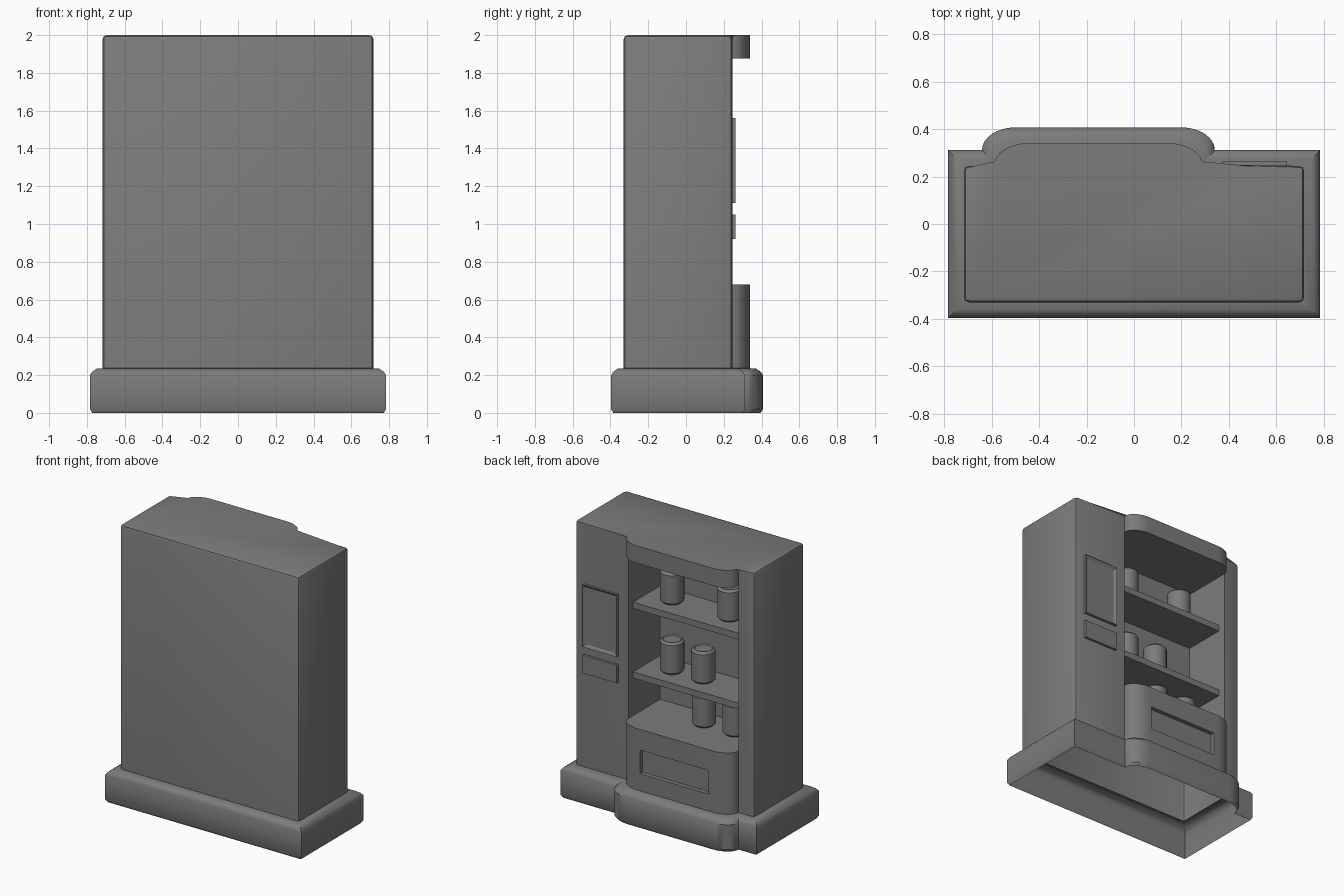
import bpy, bmesh, math
from mathutils import Matrix, Vector

if "Cube" in bpy.data.objects:
    bpy.data.objects.remove(bpy.data.objects["Cube"])

grey = bpy.data.materials.new("mid_grey")
grey.use_nodes = True
grey.diffuse_color = (0.2, 0.2, 0.2, 1)
grey.node_tree.nodes["Principled BSDF"].inputs["Base Color"].default_value = (0.2, 0.2, 0.2, 1)


def finish(name, bm, smooth=True):
    bmesh.ops.recalc_face_normals(bm, faces=bm.faces)
    mesh = bpy.data.meshes.new(name)
    bm.to_mesh(mesh)
    bm.free()
    mesh.materials.append(grey)
    ob = bpy.data.objects.new(name, mesh)
    bpy.context.collection.objects.link(ob)
    if smooth:
        activate(ob)
        bpy.ops.object.shade_smooth_by_angle(angle=math.radians(35))
    return ob


def activate(ob):
    bpy.ops.object.select_all(action="DESELECT")
    ob.select_set(True)
    bpy.context.view_layer.objects.active = ob


def box_mesh(x0, x1, y0, y1, z0, z1):
    bm = bmesh.new()
    size = Vector((x1 - x0, y1 - y0, z1 - z0))
    centre = Vector((x0 + x1, y0 + y1, z0 + z1)) / 2
    bmesh.ops.create_cube(bm, size=1, matrix=Matrix.Translation(centre) @ Matrix.Diagonal(size).to_4x4())
    return bm


def cut(ob, name, *bounds):
    cutter = finish(name, box_mesh(*bounds), False)
    cutter.hide_render = True
    mod = ob.modifiers.new("cut", "BOOLEAN")
    mod.object = cutter
    mod.operation = "DIFFERENCE"
    mod.solver = "EXACT"
    activate(ob)
    bpy.ops.object.modifier_apply(modifier=mod.name)
    bpy.data.objects.remove(cutter)


# Cabinet footprint: rectangle with an off-centre rounded display bulge
LEFT, RIGHT, BACK = -0.59, 0.29, 0.245


def outline(e):
    pts = [(-0.717 - e, -0.33 - e), (0.717 + e, -0.33 - e), (0.717 + e, BACK + e)]
    arc = [(0.14 * math.cos(i * math.pi / 16), 0.095 * math.sin(i * math.pi / 16)) for i in range(9)]
    r, l = RIGHT + 0.75 * e - 0.14, LEFT - 0.75 * e + 0.14
    pts += [(r + x, BACK + e + y) for x, y in arc]
    pts += [(l - x, BACK + e + y) for x, y in reversed(arc)]
    return pts + [(-0.717 - e, BACK + e)]


def loft(rings):
    bm = bmesh.new()
    loops = [[bm.verts.new((x, y, z)) for x, y in outline(e)] for e, z in rings]
    n = len(loops[0])
    for a, b in zip(loops, loops[1:]):
        for i in range(n):
            j = (i + 1) % n
            bm.faces.new((a[i], a[j], b[j], b[i]))
    return bm, loops


# Plinth, open underneath
bm, _ = loft([(0.055, 0), (0.067, 0.02), (0.067, 0.2), (0.055, 0.218), (0.03, 0.235), (-0.015, 0.237)])
finish("plinth", bm)

# Cabinet with softened box edges
FLOOR, CEILING = 0.68, 1.875
bm, loops = loft([(0, 0.235), (0, 2)])
bm.faces.new(loops[0])
bm.faces.new(loops[1])
soft = []
for e in bm.edges:
    a, b = (v.co for v in e.verts)
    in_box = max(a.y, b.y) < BACK + 0.001
    top = min(a.z, b.z) > 1.9
    corner = abs(a.z - b.z) > 1 and abs(a.x) > 0.7
    if in_box and (top or corner):
        soft.append(e)
bmesh.ops.bevel(bm, geom=soft, offset=0.022, segments=2, affect="EDGES", profile=0.5)
cabinet = finish("cabinet", bm, False)
cut(cabinet, "display_cutter", LEFT, RIGHT, -0.12, 0.6, FLOOR, CEILING)
cut(cabinet, "tray_cutter", -0.42, 0.13, 0.31, 0.6, 0.36, 0.53)

# Open the underside of the cabinet
bm = bmesh.new()
bm.from_mesh(cabinet.data)
under = [f for f in bm.faces if all(v.co.z < 0.24 for v in f.verts)]
bmesh.ops.delete(bm, geom=under, context="FACES")
bm.to_mesh(cabinet.data)
bm.free()
activate(cabinet)
bpy.ops.object.shade_smooth_by_angle(angle=math.radians(35))

# Shelves
SHELVES = (0.996, 1.5)
for name, z in zip(("lower_shelf", "upper_shelf"), SHELVES):
    finish(name, box_mesh(LEFT, RIGHT, -0.12, 0.19, z - 0.045, z), False)

# Control panels: a framed screen and a plain plate
bm = box_mesh(0.37, 0.645, 0.23, 0.263, 1.11, 1.56)
face = max(bm.faces, key=lambda f: f.calc_center_median().y)
bmesh.ops.inset_region(bm, faces=[face], thickness=0.028)
bmesh.ops.translate(bm, verts=face.verts, vec=(0, -0.013, 0))
finish("screen_panel", bm, False)
finish("payment_panel", box_mesh(0.37, 0.645, 0.23, 0.263, 0.92, 1.05), False)


# Cans with chamfered ends and a sunken lid
def can(name, x, z):
    bm = bmesh.new()
    bmesh.ops.create_cone(bm, cap_ends=True, segments=20, radius1=0.08, radius2=0.08, depth=0.235,
                          matrix=Matrix.Translation((x, 0.03, z + 0.1175)))
    rims = [e for e in bm.edges if abs(e.verts[0].co.z - e.verts[1].co.z) < 0.01]
    bmesh.ops.bevel(bm, geom=rims, offset=0.016, segments=1, affect="EDGES")
    lid = max(bm.faces, key=lambda f: f.calc_center_median().z)
    bmesh.ops.inset_region(bm, faces=[lid], thickness=0.006)
    bmesh.ops.translate(bm, verts=lid.verts, vec=(0, 0, -0.008))
    finish(name, bm)


rows = {"bottom": (FLOOR, (-0.165, -0.41)), "middle": (SHELVES[0], (0.09, -0.16)), "top": (SHELVES[1], (0.09, -0.37))}
for row, (z, xs) in rows.items():
    for side, x in zip(("left", "right"), xs):
        can(f"{row}_{side}_can", x, z)
